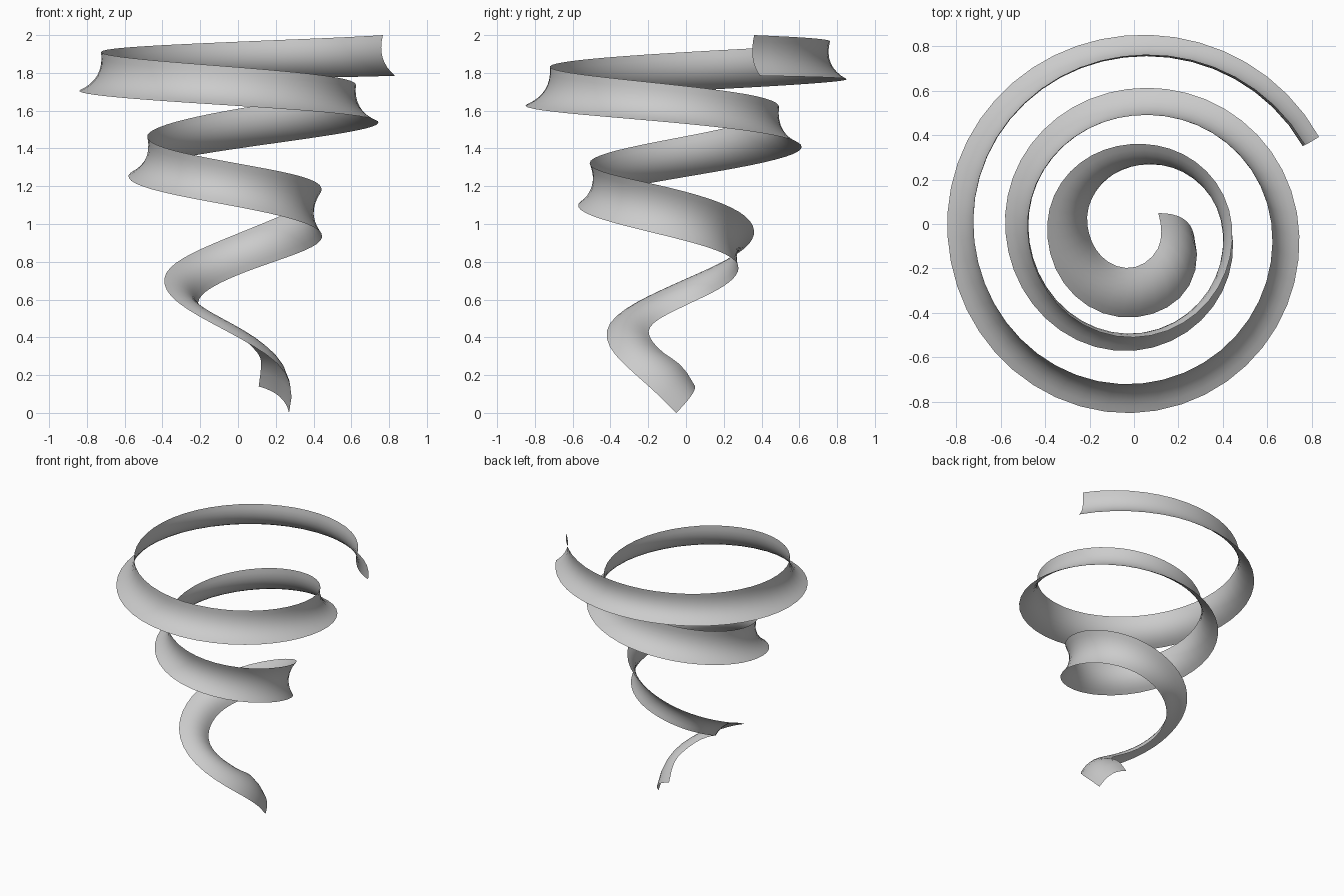
import bpy, bmesh, math
from mathutils import Vector

if "Cube" in bpy.data.objects:
    bpy.data.objects.remove(bpy.data.objects["Cube"])

# Edge guides: (turns clockwise from +x, radius, height)
UPPER = [(0.03, .275, 0.0), (0.16, .39, .26), (0.25, .42, .40), (0.5, .39, .71), (0.75, .36, .95),
         (1.0, .44, 1.17), (1.25, .51, 1.32), (1.5, .48, 1.465), (1.75, .49, 1.61),
         (2.0, .62, 1.73), (2.25, .72, 1.83), (2.5, .725, 1.91), (2.75, .76, 1.965), (2.93, .848, 2.0)]
LOWER = [(-.067, .12, .14), (0.0, .12, .22), (0.16, .165, .335), (0.25, .195, .41), (0.5, .21, .57),
         (0.75, .265, .73), (1.0, .435, .91), (1.25, .57, 1.09), (1.5, .58, 1.25), (1.75, .61, 1.40),
         (2.0, .74, 1.53), (2.25, .85, 1.625), (2.5, .84, 1.705), (2.75, .85, 1.765), (2.93, .92, 1.785)]
# Angular lead of the upper edge, keeps sections square to the path
LEAD = [(-.0185, .097), (0.25, 0.0), (0.5, -.024), (1.25, -.024), (2.93, 0.0)]
STEPS, ACROSS, SAG = 120, 8, 0.043


def interp(keys, t):
    """Smooth interpolation through uneven keys."""
    n = len(keys)
    i = max(k for k in range(n - 1) if k == 0 or keys[k][0] <= t)

    def slope(k, c):
        a, b = keys[max(k - 1, 0)], keys[min(k + 1, n - 1)]
        if 0 < k < n - 1:
            m = keys[k]
            h0, h1 = m[0] - a[0], b[0] - m[0]
            return ((m[c] - a[c]) / h0 * h1 + (b[c] - m[c]) / h1 * h0) / (h0 + h1)
        return (b[c] - a[c]) / (b[0] - a[0])

    h = keys[i + 1][0] - keys[i][0]
    u = (t - keys[i][0]) / h
    return [(2*u**3 - 3*u*u + 1) * keys[i][c] + (u**3 - 2*u*u + u) * h * slope(i, c)
            + (3*u*u - 2*u**3) * keys[i + 1][c] + (u**3 - u*u) * h * slope(i + 1, c)
            for c in range(1, len(keys[0]))]


def edge_point(keys, t):
    r, z = interp(keys, t)
    a = -t * math.tau
    return Vector((r * math.cos(a), r * math.sin(a), z))


# Matching points on both edges, closer spaced in angle near the wide top
pairs = []
for i in range(STEPS + 1):
    t = -.0185 + 2.9485 * (i / STEPS) ** 0.85
    d = interp(LEAD, t)[0] / 2
    pairs.append((edge_point(UPPER, t + d), edge_point(LOWER, t - d)))

# Ribbon with a hollow cross-section swept along the spiral
bm = bmesh.new()
rows = []
for i, (up, low) in enumerate(pairs):
    a, b = pairs[max(i - 1, 0)], pairs[min(i + 1, STEPS)]
    tangent = (b[0] + b[1]) - (a[0] + a[1])
    bulge = tangent.cross(up - low).normalized() * SAG
    rows.append([bm.verts.new(low.lerp(up, j / ACROSS) + bulge * (1 - (2 * j / ACROSS - 1) ** 2))
                 for j in range(ACROSS + 1)])
for r0, r1 in zip(rows, rows[1:]):
    for j in range(ACROSS):
        bm.faces.new((r0[j], r0[j + 1], r1[j + 1], r1[j]))
for f in bm.faces:
    f.smooth = True
mesh = bpy.data.meshes.new("spiral_ribbon")
bm.to_mesh(mesh)
bm.free()
bpy.context.collection.objects.link(bpy.data.objects.new("spiral_ribbon", mesh))
